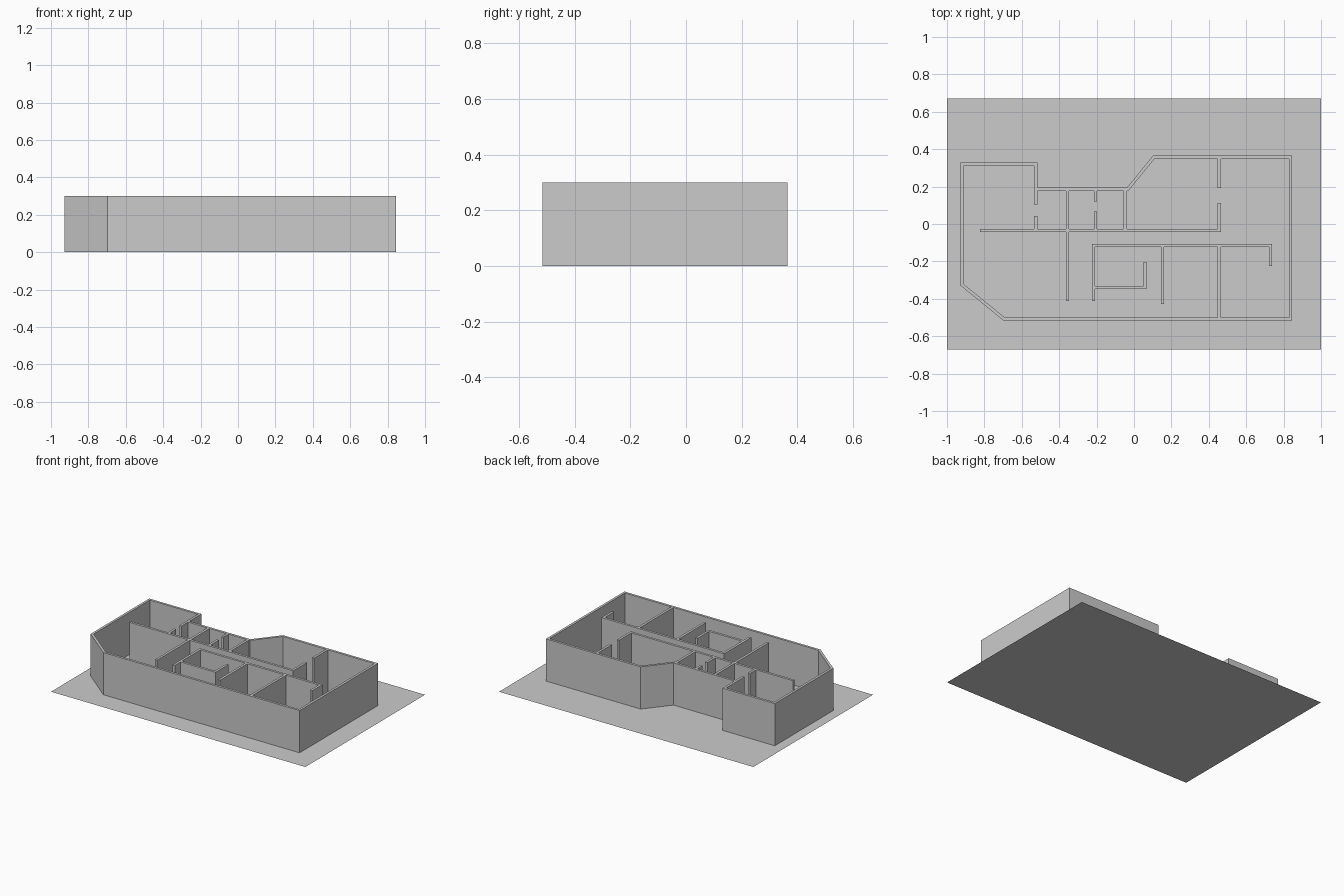
import bpy, bmesh
from mathutils import Vector

if "Cube" in bpy.data.objects:
    bpy.data.objects.remove(bpy.data.objects["Cube"])

H = 0.30      # wall height
T = 0.017     # wall thickness


def make_object(name, bm):
    mesh = bpy.data.meshes.new(name)
    bmesh.ops.recalc_face_normals(bm, faces=bm.faces)
    bm.to_mesh(mesh)
    bm.free()
    ob = bpy.data.objects.new(name, mesh)
    bpy.context.collection.objects.link(ob)
    return ob


def inset(points, d):
    """Mitred inward offset of a clockwise closed outline."""
    result = []
    for i, p in enumerate(points):
        a = (p - points[i - 1]).normalized()
        b = (points[(i + 1) % len(points)] - p).normalized()
        na, nb = Vector((a.y, -a.x)), Vector((b.y, -b.x))
        result.append(p + (na + nb) * d / (1 + na.dot(nb)))
    return result


# Flat ground sheet
bm = bmesh.new()
bmesh.ops.create_grid(bm, x_segments=1, y_segments=1, size=1)
bmesh.ops.scale(bm, vec=(1, 0.672, 1), verts=bm.verts)
ground = make_object("ground_sheet", bm)

# Outer wall ring with cut corner and angled bay
outline = [Vector(p) for p in (
    (-0.928, 0.328), (-0.517, 0.328), (-0.517, 0.194), (-0.038, 0.194),
    (0.101, 0.365), (0.846, 0.365), (0.846, -0.516), (-0.698, -0.516),
    (-0.928, -0.329))]
bm = bmesh.new()
rings = [[bm.verts.new((p.x, p.y, z)) for p in pts]
         for pts, z in ((outline, 0), (outline, H),
                        (inset(outline, T), H), (inset(outline, T), 0))]
n = len(outline)
for r in range(4):
    lo, hi = rings[r], rings[(r + 1) % 4]
    for i in range(n):
        j = (i + 1) % n
        bm.faces.new((lo[i], lo[j], hi[j], hi[i]))
walls = make_object("walls", bm)

# Partitions: rows run along x, columns run along y
rows = [  # y centre, x start, x end
    (-0.034, -0.824, 0.464), (-0.115, -0.225, 0.739), (-0.340, -0.217, 0.067)]
columns = [  # x centre, y start, y end
    (-0.5255, 0.104, 0.186), (-0.5255, -0.034, 0.043),
    (-0.356, -0.411, 0.186),
    (-0.206, 0.120, 0.186), (-0.206, -0.034, 0.067),
    (-0.0465, -0.034, 0.186),
    (0.456, 0.193, 0.357), (0.456, -0.042, 0.112), (0.456, -0.508, -0.115),
    (0.730, -0.224, -0.107),
    (-0.217, -0.411, -0.107),
    (0.059, -0.348, -0.202),
    (0.152, -0.429, -0.115)]
boxes = [((a + b) / 2, y, b - a, T) for y, a, b in rows]
boxes += [(x, (a + b) / 2, T, b - a) for x, a, b in columns]
bm = bmesh.new()
for x, y, w, d in boxes:
    vs = bmesh.ops.create_cube(bm, size=1)["verts"]
    bmesh.ops.scale(bm, vec=(w, d, H), verts=vs)
    bmesh.ops.translate(bm, vec=(x, y, H / 2), verts=vs)
partitions = make_object("partitions", bm)

# Merge partitions into the outer ring as one clean shell
mod = walls.modifiers.new("merge", "BOOLEAN")
mod.operation = "UNION"
mod.solver = "EXACT"
mod.use_self = True
mod.object = partitions
bpy.context.view_layer.objects.active = walls
bpy.ops.object.modifier_apply(modifier=mod.name)
bpy.data.objects.remove(partitions)
